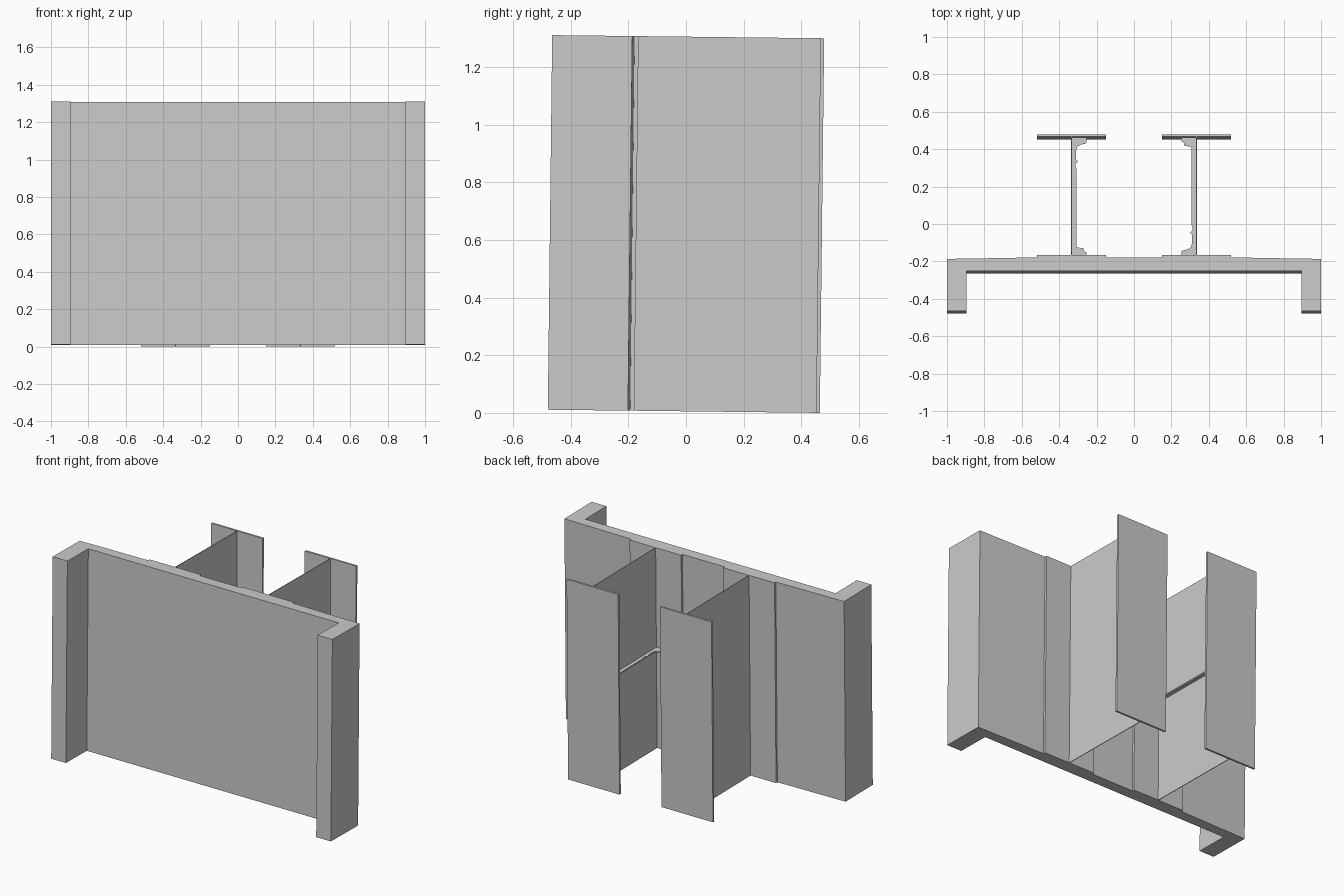
import bpy, bmesh
from mathutils import Matrix

if "Cube" in bpy.data.objects:
    bpy.data.objects.remove(bpy.data.objects["Cube"])

LENGTH = 1.300   # extrusion length of the span
TILT = -0.0116   # slight lean about x


def extrude(name, pts, z0, z1):
    """Closed xy outline extruded along z, then leaned about mid-length."""
    bm = bmesh.new()
    face = bm.faces.new([bm.verts.new((x, y, z0)) for x, y in pts])
    res = bmesh.ops.extrude_face_region(bm, geom=[face])
    top = [v for v in res["geom"] if isinstance(v, bmesh.types.BMVert)]
    bmesh.ops.translate(bm, verts=top, vec=(0, 0, z1 - z0))
    bmesh.ops.recalc_face_normals(bm, faces=bm.faces)
    bm.transform(Matrix.Translation((0, 0, 0.6555)) @ Matrix.Rotation(TILT, 4, 'X'))
    me = bpy.data.meshes.new(name)
    bm.to_mesh(me)
    bm.free()
    ob = bpy.data.objects.new(name, me)
    bpy.context.collection.objects.link(ob)
    return ob


def rect(x0, x1, y0, y1):
    return [(x0, y0), (x1, y0), (x1, y1), (x0, y1)]


H = LENGTH / 2

# Deck slab with edge curbs, one cross-section
half = [(0.895, -0.258), (0.895, -0.472), (1.0, -0.472), (1.0, -0.194),
        (0.85, -0.192), (0.52, -0.186), (0.15, -0.186)]
extrude("deck_with_curbs", half + [(-x, y) for x, y in reversed(half)], -H, H)

# Diaphragm bracket outline (left girder); the right one is turned half a turn
bracket = [(-0.334, 0.460), (-0.255, 0.460), (-0.255, 0.432), (-0.285, 0.424),
           (-0.305, 0.412), (-0.310, 0.390), (-0.310, 0.345), (-0.303, 0.338),
           (-0.303, 0.330), (-0.312, 0.322), (-0.314, 0.305), (-0.308, 0.295),
           (-0.307, -0.125), (-0.270, -0.130), (-0.265, -0.148),
           (-0.255, -0.152), (-0.255, -0.172), (-0.334, -0.172)]

# Two I-girders
for side, s in (("left", -1), ("right", 1)):
    cx = 0.334 * s
    extrude(side + "_inner_flange", rect(cx - 0.184, cx + 0.184, -0.187, -0.172), -H, H)
    extrude(side + "_outer_flange", rect(cx - 0.184, cx + 0.184, 0.459, 0.472), -H, H)
    extrude(side + "_web", rect(cx - 0.002, cx + 0.002, -0.172, 0.459), -H, H)
    pts = bracket if s < 0 else [(-x, 0.288 - y) for x, y in bracket]
    extrude(side + "_bracket", pts, -0.004, 0.004)
